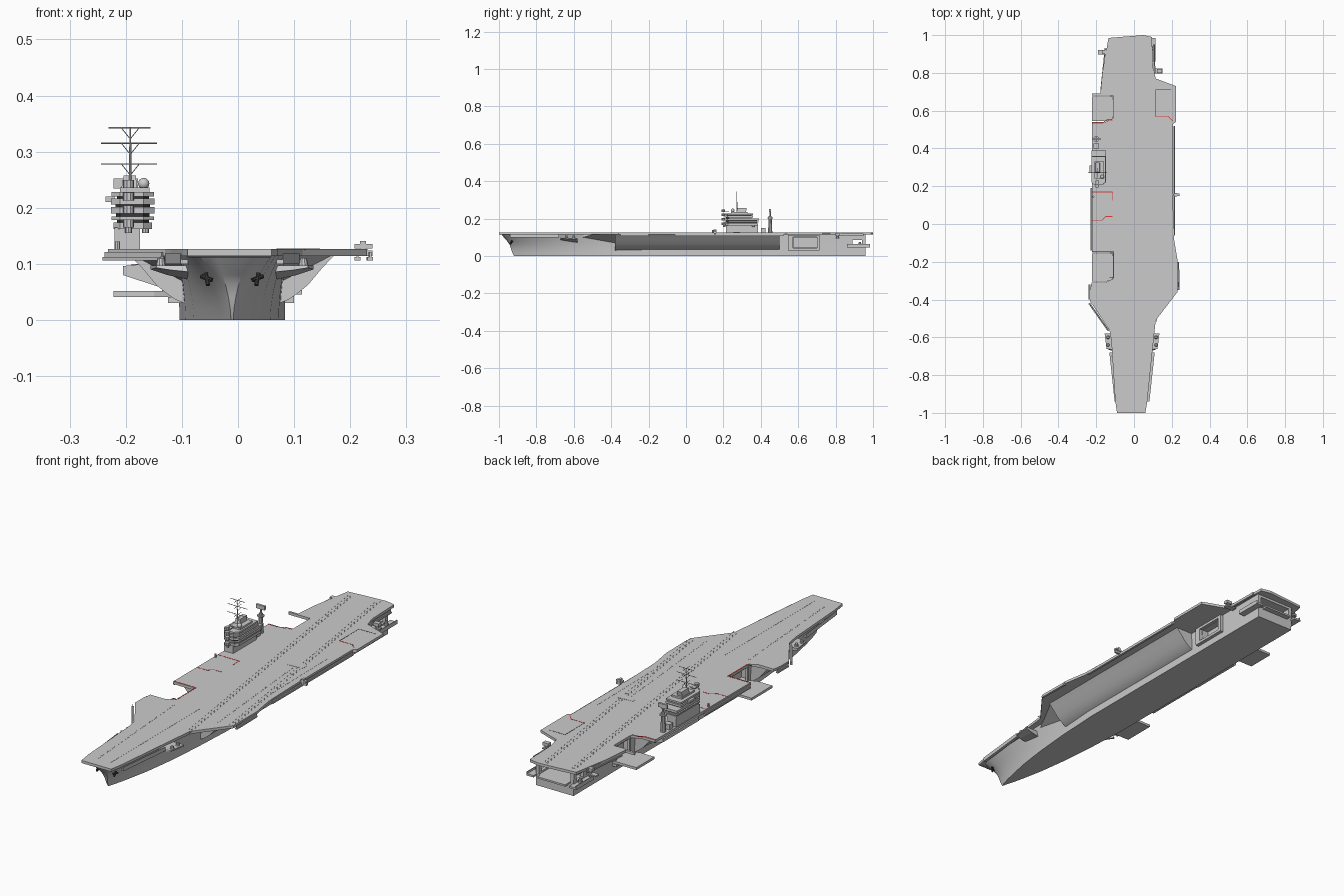
import bpy, bmesh, math
from mathutils import Vector

if "Cube" in bpy.data.objects:
    bpy.data.objects.remove(bpy.data.objects["Cube"])

CX, DZ0, DZ1 = -0.0105, 0.114, 0.126   # hull centreline, deck underside and top


def material(name, col):
    m = bpy.data.materials.new(name)
    m.diffuse_color = (*col, 1)
    m.use_nodes = True
    m.node_tree.nodes["Principled BSDF"].inputs["Base Color"].default_value = m.diffuse_color
    return m


WHITE = material("line_white", (0.8, 0.8, 0.8))
RED = material("line_red", (0.7, 0.05, 0.05))
DARK = material("dark_metal", (0.04, 0.04, 0.04))


def mesh(name, verts, faces, mat=None):
    bm = bmesh.new()
    vs = [bm.verts.new(v) for v in verts]
    for f in faces:
        bm.faces.new([vs[i] for i in f])
    bmesh.ops.recalc_face_normals(bm, faces=bm.faces)
    me = bpy.data.meshes.new(name)
    bm.to_mesh(me)
    bm.free()
    ob = bpy.data.objects.new(name, me)
    bpy.context.collection.objects.link(ob)
    if mat:
        me.materials.append(mat)
    return ob


def loft(name, a, b, mat=None):
    n = len(a)
    sides = [(i, (i + 1) % n, n + (i + 1) % n, n + i) for i in range(n)]
    return mesh(name, a + b, sides + [tuple(range(n)), tuple(range(n, 2 * n))], mat)


def prism(name, pts, z0, z1, mat=None):
    return loft(name, [(x, y, z0) for x, y in pts], [(x, y, z1) for x, y in pts], mat)


def along_y(name, pts, y0, y1):
    return loft(name, [(x, y0, z) for x, z in pts], [(x, y1, z) for x, z in pts])


def box(name, x0, x1, y0, y1, z0, z1, mat=None):
    return prism(name, [(x0, y0), (x1, y0), (x1, y1), (x0, y1)], z0, z1, mat)


def strip(name, p, q, w, z0, z1, mat=None):
    p, q = Vector(p), Vector(q)
    d = (q - p).normalized()
    n = Vector((-d.y, d.x)) * w / 2
    return prism(name, [p + n, q + n, q - n, p - n], z0, z1, mat)


def rod(name, p, q, r, n=8, r2=None, mat=None):
    p, q = Vector(p), Vector(q)
    rot = (q - p).to_track_quat('Z', 'Y')
    ring = lambda c, rad: [c + rot @ Vector((rad * math.cos(k * math.tau / n), rad * math.sin(k * math.tau / n), 0)) for k in range(n)]
    return loft(name, ring(p, r), ring(q, r if r2 is None else r2), mat)


def ball(name, c, r):
    bpy.ops.mesh.primitive_uv_sphere_add(segments=16, ring_count=10, radius=r, location=c)
    bpy.context.object.name = name
    bpy.ops.object.shade_smooth()


def select(ob):
    bpy.ops.object.select_all(action='DESELECT')
    ob.select_set(True)
    bpy.context.view_layer.objects.active = ob


def cut(ob, *args):
    c = box("cutter", *args)
    c.hide_render = True
    m = ob.modifiers.new("cut", 'BOOLEAN')
    m.operation, m.solver, m.object = 'DIFFERENCE', 'EXACT', c
    select(ob)
    bpy.ops.object.modifier_apply(modifier=m.name)
    bpy.data.objects.remove(c)


# hull: raked, flared bow running into straight walls
S = [0, .008, .03, .06, .11, .18, .27, .38, 1]
LOW = [.002, .006, .018, .031, .05, .068, .083, .094, .094]
TOP = [.03, .06, .074, .08, .086, .092, .096, .097, .097]
LEVELS = [(0, -.92), (.02, -.93), (.04, -.936), (.06, -.943), (.08, -.957), (.1, -.975), (.118, -.988)]
rings = []
for s, lo, hi in zip(S, LOW, TOP):
    half = []
    for z, stem in LEVELS:
        f = (z / .118) ** 1.7
        half.append((lo + (hi - lo) * f, stem + (.96 - stem) * s, z))
    rings.append([(CX - x, y, z) for x, y, z in reversed(half)] + [(CX + x, y, z) for x, y, z in half])
n = len(rings[0])
quads = [(i * n + k, i * n + (k + 1) % n, (i + 1) * n + (k + 1) % n, (i + 1) * n + k)
         for i in range(len(S) - 1) for k in range(n)]
last = (len(S) - 1) * n
for e in (0, last):
    quads += [(e + k, e + k + 1, e + n - 2 - k, e + n - 1 - k) for k in range(n // 2 - 1)]
hull = mesh("hull", sum(rings, []), quads)
# fantail recess, its side windows and the hangar doors
cut(hull, -.09, .07, .87, 1.1, .052, .103)
cut(hull, -.3, .3, .89, .94, .06, .085)
cut(hull, .055, .3, .575, .70, .045, .10)
for a, b in ((-.30, -.16), (.55, .67)):
    cut(hull, -.3, -.07, a, b, .052, .109)
select(hull)
bpy.ops.object.shade_smooth_by_angle(angle=math.radians(28))

# flight deck with two open lift wells on the island side
WELLS = [(-.31, -.15), (.54, .68)]
deck = [(-.09, -1), (.06, -1), (.07, -.94), (.105, -.6), (.115, -.51), (.23, -.36), (.23, -.19),
        (.212, -.08), (.207, .1), (.207, .53), (.222, .54), (.222, .73), (.115, .77), (.1, .83),
        (.095, .99), (.05, 1), (-.135, .985), (-.168, .8), (-.178, .69), (-.222, .69), (-.222, .68),
        (-.112, .68), (-.112, .56), (-.15, .54), (-.222, .54), (-.222, -.15),
        (-.112, -.15), (-.112, -.29), (-.15, -.31), (-.225, -.31), (-.232, -.35), (-.232, -.41), (-.13, -.56), (-.12, -.62),
        (-.1, -.93)]
prism("flight_deck", deck, DZ0, DZ1)
rod("deck_bow_lip", (-.088, -.992, .118), (.058, -.992, .118), .007, 8)

# flared sponsons carrying the overhanging deck
FLARE = [(.085, .03), (.1, .036), (.115, .046), (.135, .062), (.16, .092), (.181, DZ0), (.085, DZ0)]
for name, sgn, y0, y1 in (("angled_deck_flare", 1, -.38, .5), ("island_flare", -1, -.13, .52),
                          ("forward_flare", -1, -.41, -.32)):
    o = along_y(name, [(CX + sgn * x, z) for x, z in FLARE], y0, y1)
    select(o)
    bpy.ops.object.shade_smooth_by_angle(angle=math.radians(30))
along_y("island_support", [(-.205, .08), (-.205, .096), (-.12, .105), (-.12, .052)], .2, .46)
loft("angled_deck_brace", [(.08, -.38, .07), (.165, -.38, DZ0), (.08, -.38, DZ0)],
     [(.08, -.55, .1), (.1, -.5, DZ0), (.08, -.55, DZ0)])
loft("forward_brace", [(-.1, -.41, .07), (-.185, -.41, DZ0), (-.1, -.41, DZ0)],
     [(-.1, -.57, .1), (-.12, -.55, DZ0), (-.1, -.57, DZ0)])

# lowered lifts with guide rails
for a, b in WELLS:
    prism("lowered_lift", [(-.222, a + .005), (-.15, a + .005), (-.105, a + .02), (-.105, b - .005), (-.222, b - .005)], .041, .052)
    for y in (a + .025, b - .015):
        box("lift_rail", -.114, -.104, y - .005, y + .005, .03, DZ0)
    box("lift_sill", -.125, -.1, a, b, .03, .041)

# frame around the far-side hangar door
for z0, z1 in ((.03, .042), (.101, .112)):
    box("door_frame", .08, .1, .545, .715, z0, z1)
for y0, y1 in ((.545, .572), (.7, .715)):
    box("door_frame_post", .08, .1, y0, y1, .042, .101)

# bow gun sponsons, walkways and anchors on both sides
for s in (-1, 1):
    X = lambda d: CX + s * d
    loft("bow_sponson", [(X(.07), -.58, .07), (X(.115), -.58, .08), (X(.145), -.58, .09), (X(.145), -.58, .097), (X(.07), -.58, .097)],
         [(X(.07), -.67, .085), (X(.11), -.67, .089), (X(.135), -.66, .093), (X(.135), -.66, .097), (X(.07), -.67, .097)])
    for y in (-.6, -.64):
        rod("sponson_mount", (X(.127), y, .097), (X(.127), y, .11), .009, 10, .006)
    strip("bow_walkway", (X(.085), -.94), (X(.113), -.68), .012, .1, .108)
    strip("bow_walkway_rail", (X(.091), -.94), (X(.119), -.68), .002, .1, .118)
    rod("anchor_shank", (X(.047), -.93, .083), (X(.043), -.94, .062), .004, 8, mat=DARK)
    rod("anchor_fluke", (X(.036), -.938, .071), (X(.055), -.928, .078), .004, 8, mat=DARK)
    # stern quarter platforms
    box("stern_platform", X(.09), X(.125), .86, .985, .045, .054)
    box("stern_platform_rail", X(.122), X(.125), .86, .985, .054, .063)
    rod("stern_mount", (X(.108), .93, .054), (X(.108), .93, .075), .01, 10, .006)

# catwalks just below the deck edge
for p, q in (((-.237, -.42), (-.135, -.565)), ((-.235, -.40), (-.235, -.32)), ((.236, -.35), (.234, -.2)),
             ((.213, -.06), (.213, .52)), ((-.226, -.14), (-.226, .19)), ((-.173, .71), (-.15, .93)), ((.108, .8), (.106, .95))):
    strip("catwalk", p, q, .01, .106, .112)
    strip("catwalk_fascia", p, q, .003, .106, .121)
box("fantail_shelf", -.08, .06, .95, .985, .046, .054)

# deck-edge fittings
box("landing_aid_arm", .2, .24, .15, .16, .114, .124)
box("landing_aid", .208, .24, .148, .162, .127, .135)
box("landing_aid_top", .217, .228, .146, .164, .124, .141)
for x, y in ((.135, .81), (-.155, .91)):
    box("launcher_platform", x - .035, x + .015, y - .012, y + .012, .094, .1)
    rod("launcher_base", (x, y, .1), (x, y, .114), .008, 10)
    box("launcher_box", x - .014, x + .014, y - .01, y + .01, .11, .124)

# runway, catapult and centre markings
def line(name, p, q, w, mat=WHITE, dash=0):
    p, q = Vector(p), Vector(q)
    cnt = dash or 1
    for k in range(cnt):
        a, b = k / cnt, (k + (.7 if dash else 1)) / cnt
        strip(name, p.lerp(q, a), p.lerp(q, b), w, DZ1 - .001, DZ1 + .0006, mat)


for a, b in (((-.105, .96), (.112, -.52)), ((.022, .98), (.22, -.36))):
    for off in (-.009, .009):
        line("runway_edge", (a[0] + off, a[1]), (b[0] + off, b[1]), .003)
    line("runway_dash", a, b, .008, dash=18)
line("bow_catapult", (-.088, -.33), (-.045, -.95), .006, dash=24)
line("bow_catapult", (.02, -.31), (.02, -.95), .005)
line("waist_catapult", (.105, .25), (.16, -.38), .006, dash=24)
line("waist_catapult", (.172, .4), (.178, -.05), .004)
strip("blast_deflector", (.07, .268), (.145, .275), .028, DZ1, DZ1 + .001, WHITE)

# red lift outlines
for pts in (((-.222, .535), (-.165, .535), (-.145, .55), (-.113, .55)),
            ((-.222, .17), (-.113, .17), (-.113, .125)), ((-.222, .02), (-.17, .02), (-.15, .04), (-.113, .04)),
            ((-.222, -.145), (-.109, -.145), (-.109, -.285), (-.13, -.285)), ((.115, .57), (.18, .57), (.205, .545))):
    for p, q in zip(pts, pts[1:]):
        line("lift_outline", p, q, .004, RED)
for p, q in (((.113, .57), (.113, .71)), ((.113, .71), (.195, .71))):
    line("far_lift_seam", p, q, .002, DARK)

# island: trunk and stacked bridge levels with dark window bands
box("island_trunk", -.22, -.175, .215, .385, DZ1, .165)
for z0, z1, g, m in ((.162, .174, 0, None), (.174, .178, -.006, DARK), (.178, .184, .003, None), (.184, .19, -.005, DARK),
                     (.19, .201, .004, None), (.201, .206, -.004, DARK), (.206, .216, .004, None), (.216, .22, -.006, DARK), (.22, .228, .003, None)):
    y1 = .385 if z0 < .2 else .355
    prism("bridge_level", [(-.222 - g, .225 - g), (-.21, .21 - g), (-.168, .21 - g), (-.153 + g, .225 - g),
                           (-.153 + g, y1 + g), (-.222 - g, y1 + g)], z0, z1, m)
box("flag_house", -.21, -.158, .24, .33, .228, .236)
loft("funnel", [(-.208, .27, .234), (-.18, .27, .234), (-.18, .32, .234), (-.208, .32, .234)],
     [(-.204, .275, .257), (-.182, .275, .257), (-.182, .325, .257), (-.204, .325, .257)])
ball("radome", (-.168, .25, .243), .01)
for z in (.165, .19, .213, .235):
    box("sensor_arm", -.205, -.185, .2, .23, z, z + .004)
    rod("sensor_drum", (-.195, .2, z), (-.195, .2, z + .014), .01, 10)
box("island_side_dish", -.236, -.22, .27, .31, .21, .22)
for x, y in ((-.195, .205), (-.165, .36)):
    rod("deck_lamp", (x, y, .155), (x, y, .178), .006, 8)

# main mast with yards and braces
MX, MY = -.192, .272
rod("mast", (MX, MY, .235), (MX, MY, .343), .0025, 8, .0015)
for z, w in ((.278, .052), (.315, .052), (.3425, .039)):
    rod("mast_yard", (MX - w, MY, z), (MX + w * .92, MY, z), .0012, 6)
    rod("mast_cross_yard", (MX, MY - .025, z), (MX, MY + .025, z), .001, 6)
    for s in (-1, 1):
        rod("yard_brace", (MX, MY, z - .02), (MX + s * .016, MY, z), .0008, 5)

# radar tower behind the island
rod("radar_tower", (-.2, .45, DZ1), (-.2, .45, .215), .012, 10, .008)
rod("radar_platform", (-.2, .45, .2), (-.2, .45, .206), .015, 12)
rod("radar_pedestal", (-.2, .45, .215), (-.2, .45, .238), .004, 8)
box("radar_array", -.222, -.178, .445, .455, .234, .252)
box("crew_shelter", -.215, -.185, .4, .425, DZ1, .15)
rod("whip_post", (-.215, .145, DZ1), (-.215, .145, .14), .005, 8)
